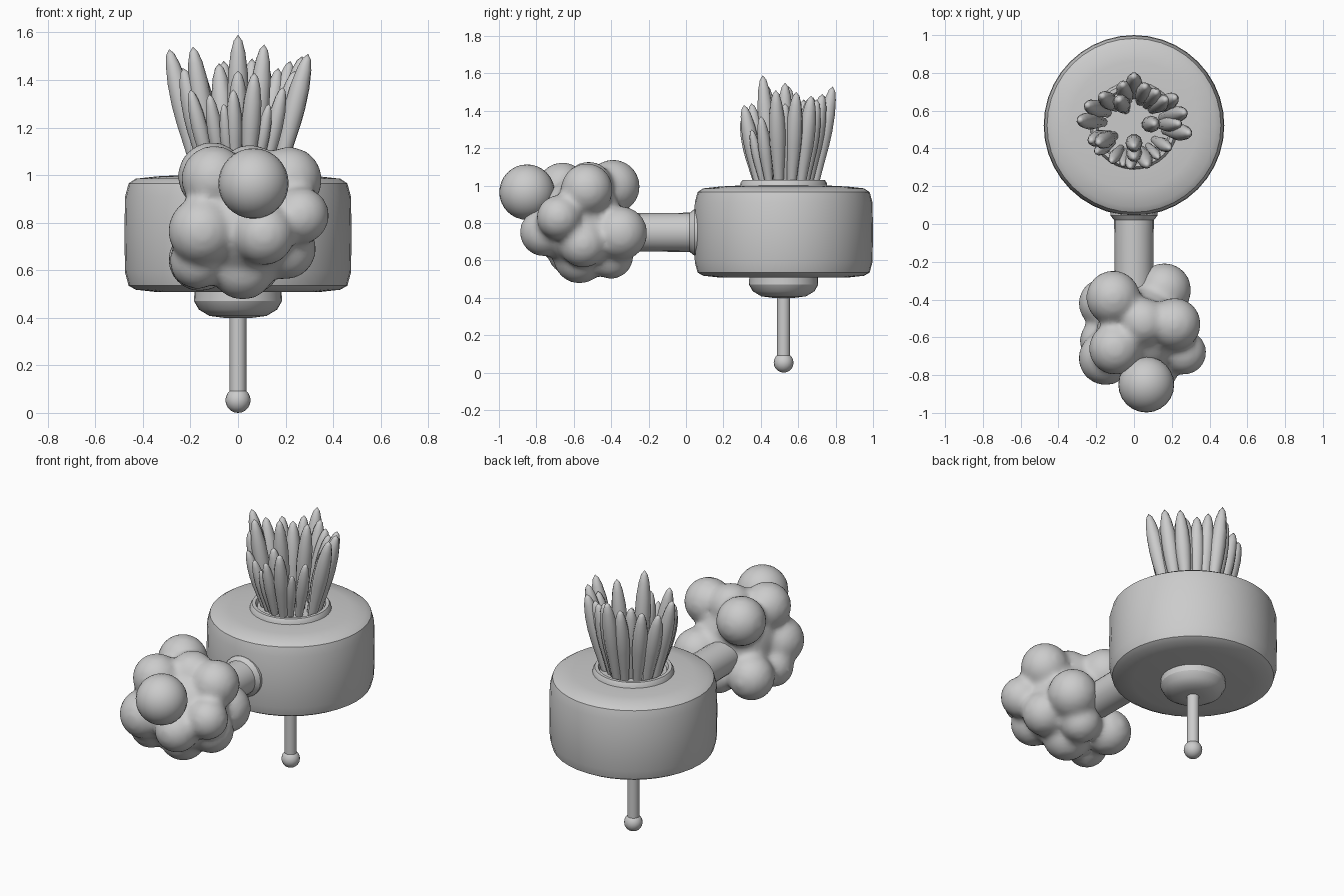
import bpy, bmesh, math
from mathutils import Vector, Matrix

if "Cube" in bpy.data.objects:
    bpy.data.objects.remove(bpy.data.objects["Cube"])

CY = 0.522  # centre line of the drum


def make_object(name, bm, angle=30):
    bmesh.ops.recalc_face_normals(bm, faces=bm.faces)
    me = bpy.data.meshes.new(name)
    bm.to_mesh(me)
    bm.free()
    ob = bpy.data.objects.new(name, me)
    bpy.context.collection.objects.link(ob)
    bpy.ops.object.select_all(action='DESELECT')
    ob.select_set(True)
    bpy.context.view_layer.objects.active = ob
    bpy.ops.object.shade_smooth_by_angle(angle=math.radians(angle))
    return ob


def add_lathe(bm, profile, matrix, sides, flat=1.0):
    """Spin (radius, height) points; zero radii become single poles."""
    rings = []
    for r, z in profile:
        n = sides if r > 1e-5 else 1
        rings.append([bm.verts.new(matrix @ Vector((
            r * math.cos(math.tau * i / n), r * flat * math.sin(math.tau * i / n), z)))
            for i in range(n)])
    for a, b in zip(rings, rings[1:]):
        for i in range(sides):
            j = (i + 1) % sides
            quad = [a[i % len(a)], a[j % len(a)], b[j % len(b)], b[i % len(b)]]
            bm.faces.new(list(dict.fromkeys(quad)))


def lathe(name, profile, matrix, sides=32):
    bm = bmesh.new()
    add_lathe(bm, profile, matrix, sides)
    return make_object(name, bm)


def add_ball(bm, x, y, z, r, u=24, v=16):
    bmesh.ops.create_uvsphere(bm, u_segments=u, v_segments=v, radius=r,
                              matrix=Matrix.Translation((x, y, z)))


axis = Matrix.Translation((0, CY, 0))

# Rounded drum body
lathe("drum_body", [(0, .51), (.34, .508), (.43, .518), (.46, .535), (.475, .59),
                    (.478, .75), (.475, .91), (.46, .965), (.43, .985), (.34, .995),
                    (.24, 1.0), (0, 1.0)], axis, 40)

# Collar around the leaves
lathe("leaf_collar", [(0, .99), (.235, .99), (.23, 1.015), (.22, 1.03),
                      (.20, 1.03), (.19, 1.01), (0, 1.01)], axis)

# Boss, rod and ball below
lathe("lower_boss", [(0, .52), (.183, .52), (.185, .47), (.165, .435),
                     (.12, .408), (.06, .40), (0, .40)], axis)
lathe("lower_rod", [(0, .05), (.035, .05), (.035, .42), (0, .42)], axis, 16)
bm = bmesh.new()
add_ball(bm, 0, CY, .053, .053, 16, 10)
make_object("rod_ball", bm)

# Connecting pipe with a small flare at the drum
pipe = Matrix.Translation((0, .10, .75)) @ Matrix.Rotation(math.radians(90), 4, 'X')
lathe("side_pipe", [(0, 0), (.125, 0), (.125, .055), (.105, .08), (.1, .6), (0, .6)], pipe, 20)

# Lumpy cluster: overlapping balls fused and softened
bm = bmesh.new()
for ball in [(.04, -.57, .80, .24), (-.15, -.71, .765, .145), (.11, -.76, .75, .13),
             (.265, -.68, .83, .12), (.215, -.53, .98, .14), (-.11, -.39, .995, .145),
             (-.10, -.66, .985, .14), (.16, -.35, .745, .145), (.02, -.57, .615, .14),
             (-.16, -.42, .645, .135), (.20, -.55, .69, .13), (-.17, -.62, .64, .12),
             (.05, -.52, 1.0, .13), (.06, -.40, .62, .12)]:
    add_ball(bm, *ball)
cluster = make_object("lumpy_cluster", bm, 60)
fuse = cluster.modifiers.new("fuse", 'REMESH')
fuse.mode = 'VOXEL'
fuse.voxel_size = .018
fuse.use_smooth_shade = True
soft = cluster.modifiers.new("soften", 'SMOOTH')
soft.factor = .5
soft.iterations = 12

# Separate front ball of the cluster
bm = bmesh.new()
add_ball(bm, .065, -.85, .965, .148)
make_object("cluster_front_ball", bm)

# Tuft of pointed leaves, given by tip position
bm = bmesh.new()
for x, y, z in [(-.29, .55, 1.53), (.295, .48, 1.51), (-.19, .43, 1.54), (0, .41, 1.59),
                (.11, .53, 1.55), (-.25, .63, 1.46), (-.23, .44, 1.45), (-.08, .66, 1.47),
                (0, .785, 1.53), (.06, .73, 1.49), (-.06, .74, 1.48), (.17, .66, 1.45),
                (.22, .67, 1.48), (.27, .59, 1.50), (.24, .53, 1.44), (-.17, .68, 1.47),
                (-.12, .33, 1.34), (-.02, .30, 1.36), (.07, .31, 1.43), (0, .35, 1.44),
                (.13, .35, 1.30), (.19, .40, 1.37), (-.20, .38, 1.36), (.12, .70, 1.46),
                (-.06, .31, 1.30)]:
    tip = Vector((x, y, z))
    base = Vector((x * .55, CY + (y - CY) * .6, .98))
    d = tip - base
    length = d.length
    width = .028 + .03 * (z - 1.3) / .29
    shape = [(0, 0), (.55, .03), (.75, .25), (.95, .45), (1, .58), (.92, .74),
             (.68, .88), (.4, .96), (0, 1)]
    m = Matrix.Translation(base) @ d.to_track_quat('Z', 'Y').to_matrix().to_4x4()
    add_lathe(bm, [(r * min(width, .045), h * length) for r, h in shape], m, 10)
make_object("leaf_tuft", bm, 40)
